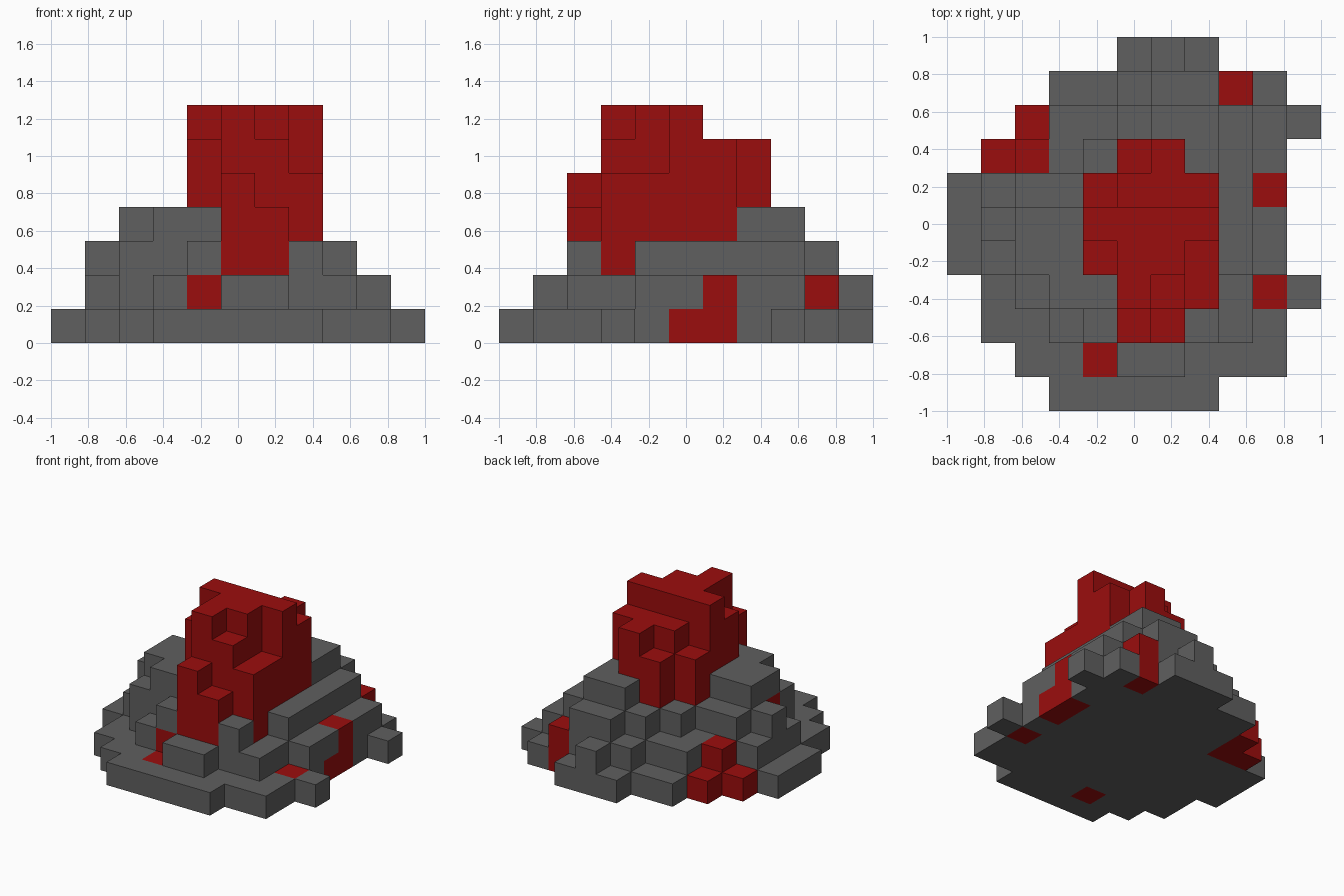
import bpy
import bmesh
from mathutils import Vector

cube = bpy.data.objects.get("Cube")
if cube:
    bpy.data.objects.remove(cube, do_unlink=True)

CELL = 2 / 11

# Column heights of the stepped mound, one string per row from front to back
PLAN = [
    "...11111...",
    "..11122111.",
    ".112354321.",
    ".1344765211",
    "1244677532.",
    "1344777732.",
    "1233566632.",
    ".122356432.",
    "..122344321",
    "...1123321.",
    ".....121...",
]

# Footprint of the tall core: first and last row for each column
CORE = {4: (4, 6), 5: (2, 7), 6: (2, 7), 7: (3, 6)}

# Small blocks of the second colour embedded in the slopes
VEINS = {(4, 1, 0), (4, 2, 1), (2, 4, 2),
         (9, 3, 0), (9, 5, 0), (9, 6, 0), (9, 6, 1),
         (8, 9, 0), (8, 9, 1),
         (1, 7, 0), (2, 7, 0), (2, 7, 1), (2, 8, 0)}


def make_material(name, color):
    mat = bpy.data.materials.new(name)
    mat.use_nodes = True
    mat.diffuse_color = color
    mat.node_tree.nodes["Principled BSDF"].inputs["Base Color"].default_value = color
    return mat


def in_core(cell):
    i, j, k = cell
    first, last = CORE.get(i, (1, 0))
    return first <= j <= last and k >= 2


def corner(i, j, k):
    return Vector((i * CELL - 1, j * CELL - 1, k * CELL))


def build_blocks(name, cells, solid, mat):
    """Join grid blocks into one mesh, keeping only the exposed faces."""
    bm = bmesh.new()
    for cell in sorted(cells):
        for axis in range(3):
            u, v = (axis + 1) % 3, (axis + 2) % 3
            for side in (0, 1):
                neighbour = list(cell)
                neighbour[axis] += 2 * side - 1
                if tuple(neighbour) in solid:
                    continue
                ring = []
                for du, dv in ((0, 0), (1, 0), (1, 1), (0, 1)):
                    p = list(cell)
                    p[axis] += side
                    p[u] += du
                    p[v] += dv
                    ring.append(bm.verts.new(corner(*p)))
                bm.faces.new(ring if side else ring[::-1])
    bmesh.ops.remove_doubles(bm, verts=bm.verts, dist=CELL / 100)
    mesh = bpy.data.meshes.new(name)
    bm.to_mesh(mesh)
    bm.free()
    mesh.materials.append(mat)
    obj = bpy.data.objects.new(name, mesh)
    bpy.context.collection.objects.link(obj)
    return obj


stone = make_material("stone_grey", (0.115, 0.115, 0.115, 1))
red = make_material("deep_red", (0.33, 0.004, 0.004, 1))

solid = {(i, j, k)
         for j, row in enumerate(PLAN)
         for i, height in enumerate(row) if height != "."
         for k in range(int(height))}
core = {cell for cell in solid if in_core(cell)}

# Grey slopes, red core and the embedded red blocks
build_blocks("stone_mound", solid - core - VEINS, solid, stone)
build_blocks("red_core", core, solid, red)
build_blocks("red_veins", VEINS, solid, red)
